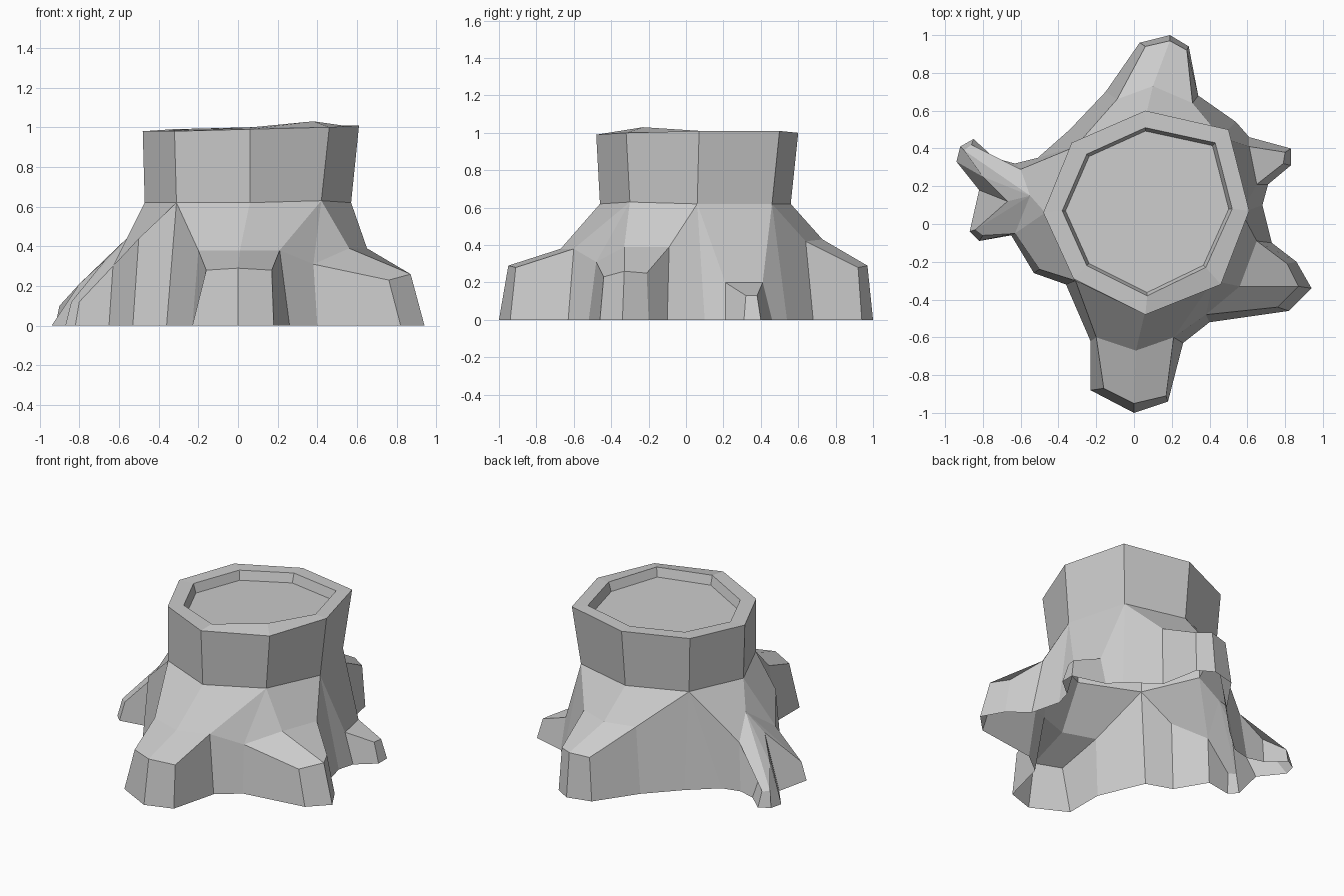
import bpy, bmesh

default_cube = bpy.data.objects.get("Cube")
if default_cube:
    bpy.data.objects.remove(default_cube, do_unlink=True)

# Eight-sided trunk rings, counter-clockwise from the front corner
rim_outer = [(.06, -.48, .99), (.46, -.32, 1), (.61, .07, 1.01), (.50, .50, 1.01),
             (.06, .60, 1), (-.33, .43, .99), (-.48, .06, .98), (-.32, -.29, .98)]
rim_inner = [(.07, -.38, 1), (.38, -.23, 1.03), (.52, .08, 1.01), (.43, .43, 1.01),
             (.06, .51, 1), (-.25, .37, .99), (-.38, .07, .98), (-.25, -.22, .98)]
waist = [(.06, -.46, .62), (.42, -.30, .63), (.57, .06, .62), (.46, .46, .62),
         (.06, .56, .62), (-.31, .41, .62), (-.47, .06, .62), (-.31, -.30, .62)]

# Shoulders where each root leaves the flare
front_a, front_b, front_c = (-.20, -.60, .38), (.01, -.67, .38), (.21, -.60, .38)
side_a, side_b, side_c = (.38, -.48, .31), (.56, -.33, .39), (.65, -.09, .39)
small_a, small_b = (.65, .21, .20), (.61, .41, .20)
back_a, back_b, back_c = (.31, .64, .42), (.10, .73, .43), (-.09, .66, .42)
west_a, west_b = (-.60, .29, .31), (-.55, .15, .45)
spur_a, spur_b = (-.63, -.05, .30), (-.50, -.24, .44)

# Each column: waist corner, shoulder, toe top, ground point (None = reuse the one before)
front_root = [
    (7, None, None, (-.36, -.32)),
    (7, front_a, None, (-.23, -.62)),
    (7, front_a, (-.16, -.87, .28), (-.23, -.88)),
    (0, front_b, (0, -.95, .29), (0, -1)),
    (1, front_c, (.17, -.91, .28), (.18, -.94)),
    (1, front_c, None, (.26, -.63))]
side_root = [
    (1, side_a, None, (.40, -.52)),
    (1, side_a, (.76, -.44, .23), (.82, -.46)),
    (1, side_b, (.87, -.33, .26), (.94, -.34)),
    (2, side_c, (.81, -.21, .25), (.86, -.20)),
    (2, side_c, None, (.73, -.10)),
    (2, None, None, (.68, .10))]
small_root = [
    (2, small_a, None, (.71, .21)),
    (2, small_a, (.79, .32, .13), (.83, .31)),
    (3, small_b, (.80, .38, .13), (.83, .40)),
    (3, small_b, None, (.61, .46)),
    (3, None, None, (.54, .54))]
back_root = [
    (3, back_a, None, (.34, .68)),
    (3, back_a, (.28, .92, .28), (.29, .94)),
    (4, back_b, (.19, .97, .29), (.19, 1)),
    (5, back_c, (.06, .94, .28), (.03, .96)),
    (5, back_c, None, (-.15, .70)),
    (5, None, None, (-.34, .50)),
    (5, None, None, (-.51, .35))]
west_root = [
    (5, west_a, None, (-.63, .32)),
    (5, west_a, (-.78, .29, .20), (-.74, .35)),
    (5, west_a, (-.86, .42, .10), (-.85, .45)),
    (6, west_b, (-.90, .39, .10), (-.92, .41)),
    (6, west_b, (-.80, .25, .21), (-.94, .33)),
    (6, west_b, (-.67, .12, .33), (-.82, .18))]
spur_root = [
    (6, west_b, (-.84, -.03, .12), (-.87, -.04)),
    (6, spur_a, (-.80, -.06, .12), (-.82, -.09)),
    (6, spur_a, None, (-.65, -.06)),
    (7, spur_b, None, (-.53, -.26))]

bm = bmesh.new()
cache = {}


def vert(point):
    """Return the shared vertex at a point."""
    if point not in cache:
        cache[point] = bm.verts.new(point)
    return cache[point]


def face(points):
    """Add a polygon, collapsing repeated corners."""
    unique = list(dict.fromkeys(points))
    if len(unique) > 2:
        bm.faces.new([vert(p) for p in unique])


def bridge(lower, upper):
    """Join two closed rings of equal length with outward faces."""
    for i in range(len(lower)):
        j = (i + 1) % len(lower)
        face([lower[i], lower[j], upper[j], upper[i]])


def column(corner, shoulder, toe, ground):
    """Full path from the waist down to the ground."""
    top = waist[corner]
    shoulder = shoulder or top
    return [top, shoulder, toe or shoulder, (*ground, 0)]


# Flared roots, open underneath
columns = [column(*c) for root in (front_root, side_root, small_root,
                                   back_root, west_root, spur_root) for c in root]
for i, left in enumerate(columns):
    right = columns[(i + 1) % len(columns)]
    for k in range(len(left) - 1):
        face([left[k + 1], right[k + 1], right[k], left[k]])

# Trunk, rim and sunken cut surface
floor = [(.06 + (x - .06) * .96, .06 + (y - .06) * .96, z - .06) for x, y, z in rim_inner]
bridge(waist, rim_outer)
bridge(rim_outer, rim_inner)
bridge(rim_inner, floor)
face(floor)

mesh = bpy.data.meshes.new("tree_stump")
bm.to_mesh(mesh)
bm.free()
stump = bpy.data.objects.new("tree_stump", mesh)
bpy.context.scene.collection.objects.link(stump)

# Single plain grey
grey = bpy.data.materials.new("plain_grey")
grey.use_nodes = True
colour = (.6, .6, .6, 1)
grey.diffuse_color = colour
grey.node_tree.nodes["Principled BSDF"].inputs["Base Color"].default_value = colour
mesh.materials.append(grey)
